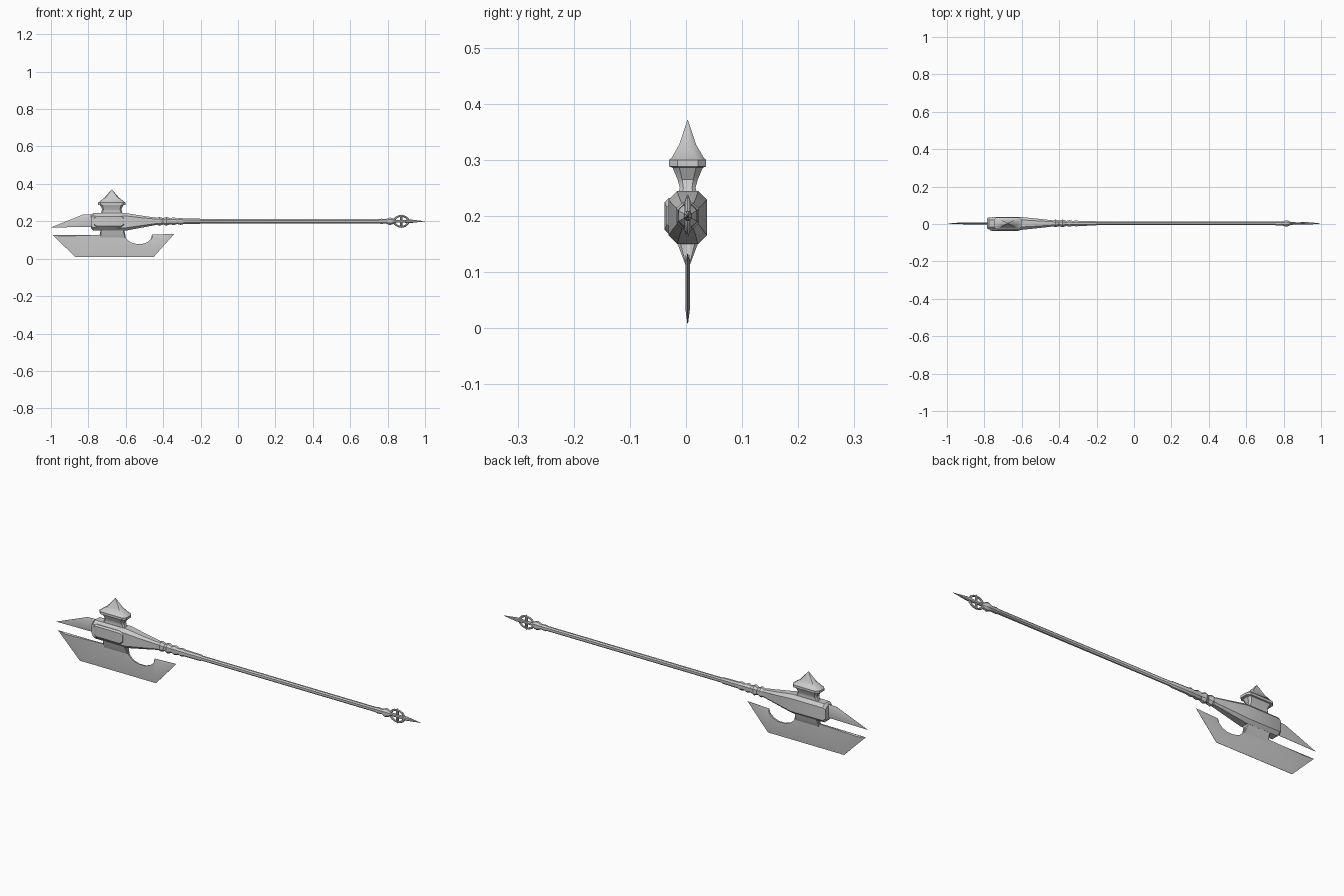
import bpy, bmesh, math

if "Cube" in bpy.data.objects:
    bpy.data.objects.remove(bpy.data.objects["Cube"])

CY, CZ = 0.003, 0.2   # centre line of the weapon


def finish(name, bm):
    bmesh.ops.remove_doubles(bm, verts=bm.verts, dist=1e-5)
    bmesh.ops.recalc_face_normals(bm, faces=bm.faces)
    me = bpy.data.meshes.new(name)
    bm.to_mesh(me)
    bm.free()
    ob = bpy.data.objects.new(name, me)
    bpy.context.collection.objects.link(ob)
    bpy.ops.object.select_all(action='DESELECT')
    ob.select_set(True)
    bpy.context.view_layer.objects.active = ob
    bpy.ops.object.shade_smooth_by_angle(angle=math.radians(35))
    return ob


def bridge(bm, loops):
    rings = [[bm.verts.new(p) for p in l] for l in loops]
    n = len(rings[0])
    for a, b in zip(rings, rings[1:]):
        for i in range(n):
            j = (i + 1) % n
            bm.faces.new((a[i], a[j], b[j], b[i]))
    bm.faces.new(rings[0])
    bm.faces.new(rings[-1])


def loft(name, axis, rows, chamfer=0.586):
    """Chamfered rectangles (position, centre, half y, other half) along x or z."""
    loops = []
    for t, c, hy, ho in rows:
        k = chamfer * min(hy, ho)
        pts = [(hy, ho - k), (hy - k, ho), (k - hy, ho), (-hy, ho - k),
               (-hy, k - ho), (k - hy, -ho), (hy - k, -ho), (hy, k - ho)]
        loops.append([(t, CY + a, c + b) if axis == 'x' else (c + b, CY + a, t)
                      for a, b in pts])
    bm = bmesh.new()
    bridge(bm, loops)
    return finish(name, bm)


def blade(name, outer, inner, thick):
    """Flat plate of half thickness thick, ground down to the outer outline."""
    bm = bmesh.new()
    bridge(bm, [[(x, CY + y, z) for x, z in pts]
                for pts, y in ((inner, -thick), (outer, -0.0006),
                               (outer, 0.0006), (inner, thick))])
    return finish(name, bm)


# Shaft with grip rings, sleeve and flared end
profile = [(-0.46, .02), (-0.435, .018), (-0.42, .024), (-0.40, .017), (-0.383, .024),
           (-0.362, .016), (-0.345, .021), (-0.325, .015), (-0.308, .019),
           (-0.29, .015), (-0.205, .014), (-0.2, .011), (0.755, .011), (0.765, .014),
           (0.79, .012), (0.812, .020), (0.825, .017), (0.84, .008)]
loft("shaft", 'x', [(x, CZ, r * 0.85, r) for x, r in profile])

# Axe head socket, tapering into the shaft
loft("head_socket", 'x', [(-0.787, .197, .026, .034), (-0.775, .197, .033, .046),
                          (-0.60, .197, .034, .047), (-0.52, .198, .026, .033),
                          (-0.43, .2, .016, .018)], 0.45)
# Raised panel on the front face
panel = loft("head_panel", 'x', [(-0.77, .2, .010, .02), (-0.755, .2, .014, .032),
                                 (-0.625, .2, .014, .032), (-0.61, .2, .010, .02)], 0.5)
panel.location.y = -0.027

# Hammer on top of the head
loft("hammer", 'z', [(.235, -.675, .018, .065), (.25, -.675, .014, .055),
                     (.265, -.675, .018, .052), (.286, -.675, .027, .063),
                     (.288, -.675, .033, .074), (.30, -.675, .033, .074),
                     (.303, -.675, .029, .068), (.327, -.675, .015, .038),
                     (.371, -.675, .0005, .0005)], 0.45)

# Wedge joining blade to head
loft("blade_neck", 'z', [(.165, -.672, .02, .068), (.15, -.672, .018, .064),
                         (.11, -.67, .003, .066)], 0.3)

# Axe blade with ground edges
hook = [(-.465, .105), (-.485, .088), (-.51, .079), (-.545, .079), (-.575, .088),
        (-.598, .108), (-.608, .15), (-.735, .15), (-.74, .127)]
blade("axe_blade",
      [(-.99, .127), (-.87, .008), (-.452, .008), (-.34, .133), (-.46, .128)] + hook,
      [(-.945, .12), (-.857, .032), (-.465, .032), (-.39, .118), (-.457, .115)] + hook,
      0.0038)

# Spear point
blade("spear_point",
      [(-1.0, .167), (-.77, .17), (-.77, .238), (-.83, .235)],
      [(-.90, .192), (-.77, .182), (-.77, .226), (-.825, .222)], 0.005)

# Butt spike with ring and cross bar
loft("butt_spike", 'x', [(.83, CZ, .008, .008), (.87, CZ, .006, .007),
                         (.925, CZ, .007, .009), (1.0, CZ, .0006, .0006)])
loft("cross_bar", 'z', [(.163, .873, .001, .001), (.175, .873, .006, .006),
                        (.225, .873, .006, .006), (.237, .873, .001, .001)])
bpy.ops.mesh.primitive_torus_add(major_segments=16, minor_segments=6, major_radius=0.029,
                                 minor_radius=0.005, location=(.873, CY, CZ),
                                 rotation=(math.pi / 2, 0, 0))
ring = bpy.context.object
ring.name = "butt_ring"
ring.scale.x = 1.3
bpy.ops.object.shade_smooth_by_angle(angle=math.radians(35))
